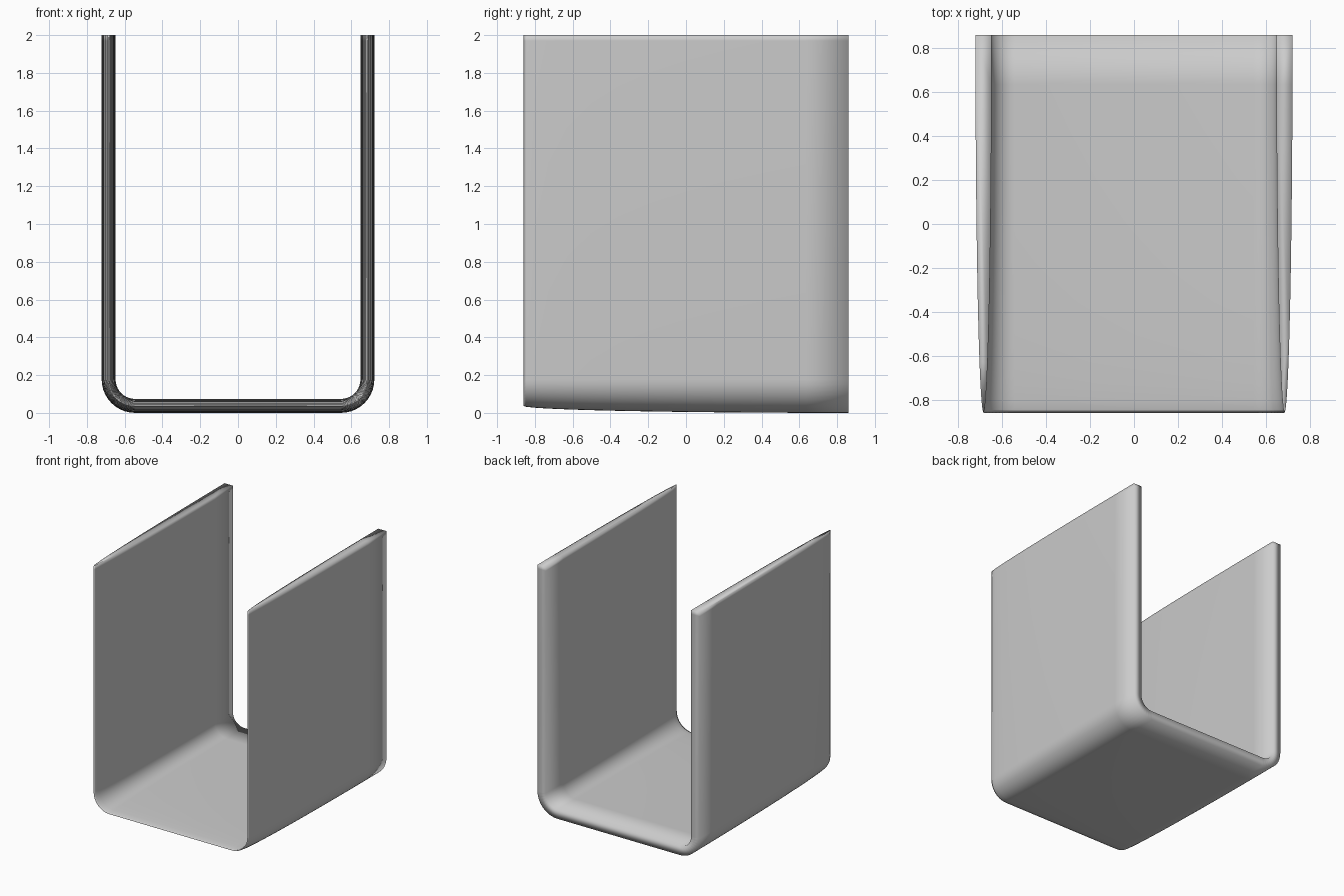
import bpy, bmesh, math

if "Cube" in bpy.data.objects:
    bpy.data.objects.remove(bpy.data.objects["Cube"])

HALF_T, DEPTH = 0.037, 1.72      # half thickness at the back, depth of the sheet
CX, CZ, R, TOP = 0.685, 0.037, 0.14, 2.0   # centreline of the U and its bend radius

# Half-ellipse section: (offset from centreline, y), thin at the front, flat at the back
N = 12
section = []
for i in range(2 * N + 1):
    a = -math.pi / 2 + math.pi * i / (2 * N)
    section.append((HALF_T * math.sin(a), DEPTH / 2 - DEPTH * math.cos(a)))

# Right half of the U path: (x, z, outward normal x, outward normal z)
right = []
for i in range(11):
    a = -math.pi / 2 + math.pi / 2 * i / 10
    c, s = math.cos(a), math.sin(a)
    right.append((CX - R + R * c, CZ + R + R * s, c, s))
right += [(CX, TOP - 0.03, 1, 0), (CX, TOP, 1, 0)]
path = [(-x, z, -nx, nz) for x, z, nx, nz in reversed(right)] + right

# Sweep the section along the path and cap both ends
bm = bmesh.new()
rings = [[bm.verts.new((x + nx * o, y, z + nz * o)) for o, y in section]
         for x, z, nx, nz in path]
n = len(section)
for a, b in zip(rings, rings[1:]):
    for i in range(n):
        j = (i + 1) % n
        bm.faces.new((a[i], a[j], b[j], b[i]))
bm.faces.new(rings[0])
bm.faces.new(rings[-1])
bmesh.ops.recalc_face_normals(bm, faces=bm.faces[:])
for f in bm.faces:
    f.smooth = True

mesh = bpy.data.meshes.new("bent_channel")
bm.to_mesh(mesh)
bm.free()
channel = bpy.data.objects.new("bent_channel", mesh)
bpy.context.collection.objects.link(channel)
